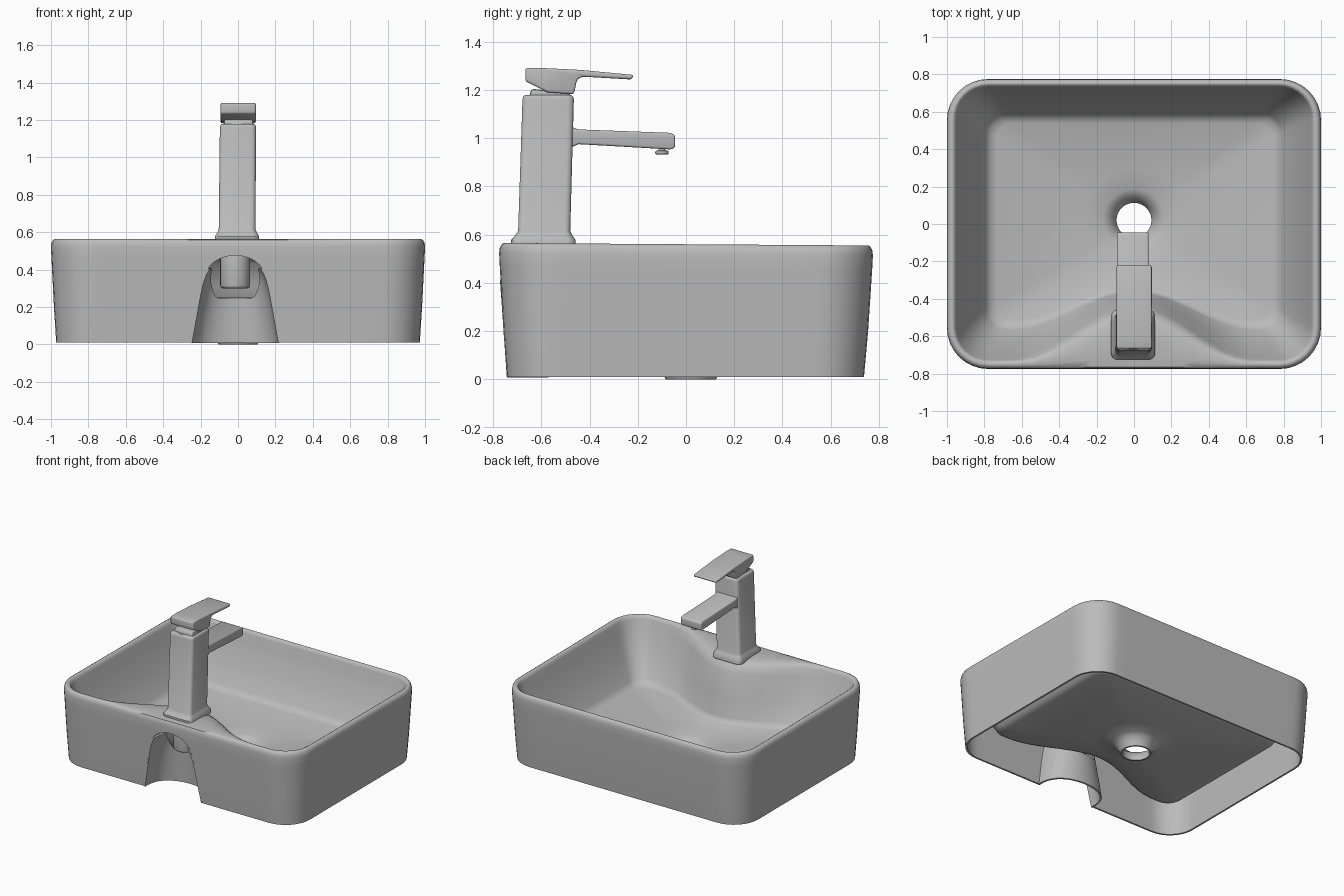
import bpy, bmesh, math
from mathutils import Vector

old = bpy.data.objects.get("Cube")
if old:
    bpy.data.objects.remove(old, do_unlink=True)

grey = bpy.data.materials.new("ceramic_grey")
grey.use_nodes = True
grey.diffuse_color = (0.5, 0.5, 0.5, 1)
grey.node_tree.nodes["Principled BSDF"].inputs["Base Color"].default_value = (0.5, 0.5, 0.5, 1)


def make(name, bm):
    """Turn a bmesh into a named object with the shared material."""
    bmesh.ops.recalc_face_normals(bm, faces=bm.faces)
    mesh = bpy.data.meshes.new(name)
    bm.to_mesh(mesh)
    bm.free()
    mesh.materials.append(grey)
    obj = bpy.data.objects.new(name, mesh)
    bpy.context.collection.objects.link(obj)
    return obj


def finish(obj, angle=40):
    """Apply the modifiers and smooth the shading."""
    bpy.ops.object.select_all(action='DESELECT')
    obj.select_set(True)
    bpy.context.view_layer.objects.active = obj
    for mod in list(obj.modifiers):
        bpy.ops.object.modifier_apply(modifier=mod.name)
    bpy.ops.object.shade_smooth_by_angle(angle=math.radians(angle))


def bevel(obj, width, segments=3):
    mod = obj.modifiers.new("bevel", 'BEVEL')
    mod.width, mod.segments, mod.limit_method = width, segments, 'ANGLE'


def ring(hx, y0, y1, r, z, bulge=0.0, cx=0.0, side=20, arc=8, tilt=0.012):
    """Rounded rectangle; bulge pushes the front edge inward around x = 0."""
    corners = [(hx - r, y0 + r, -90), (hx - r, y1 - r, 0),
               (r - hx, y1 - r, 90), (r - hx, y0 + r, 180)]
    pts = []
    for i, (x, y, a0) in enumerate(corners):
        for k in range(arc + 1):
            a = math.radians(a0 + 90 * k / arc)
            pts.append(Vector((x + r * math.cos(a), y + r * math.sin(a), z)))
        nx, ny, na = corners[(i + 1) % 4]
        a = math.radians(na)
        end = Vector((nx + r * math.cos(a), ny + r * math.sin(a), z))
        start = pts[-1].copy()
        pts += [start.lerp(end, k / side) for k in range(1, side)]
    mid = (y0 + y1) / 2
    for p in pts:
        p.z *= 1 - tilt * p.y  # the rim drops slightly towards the back
        if bulge and abs(p.x) < 0.64:
            weight = max(0, (mid - p.y) / (mid - y0))
            p.y += bulge * weight * (0.5 + 0.5 * math.cos(math.pi * p.x / 0.64))
        p.x += cx
    return pts


def loft(name, rings, wrap=False):
    bm = bmesh.new()
    rows = [[bm.verts.new(p) for p in loop] for loop in rings]
    n = len(rows[0])
    pairs = list(zip(rows, rows[1:]))
    if wrap:
        pairs.append((rows[-1], rows[0]))
    else:
        bm.faces.new(rows[0])
        bm.faces.new(rows[-1])
    for a, b in pairs:
        for i in range(n):
            j = (i + 1) % n
            bm.faces.new((a[i], a[j], b[j], b[i]))
    return make(name, bm)


def extrude(name, outline, axis, start, end):
    """Extrude a 2D outline along x (outline in y, z) or y (outline in x, z)."""
    place = (lambda u, v, t: (t, u, v)) if axis == 'x' else (lambda u, v, t: (u, t, v))
    return loft(name, [[Vector(place(u, v, t)) for u, v in outline] for t in (start, end)])


def cylinder(name, x, y, z0, z1, r):
    bm = bmesh.new()
    bmesh.ops.create_cone(bm, cap_ends=True, segments=32, radius1=r, radius2=r, depth=z1 - z0)
    bmesh.ops.translate(bm, vec=(x, y, (z0 + z1) / 2), verts=bm.verts)
    return make(name, bm)


# Basin: outer wall, rim, bowl, drain, then the hollow underside back to the foot
outer = [ring(0.972, -0.742, 0.738, 0.2, 0.01), ring(0.984, -0.757, 0.755, 0.21, 0.2),
         ring(0.997, -0.772, 0.772, 0.22, 0.46), ring(1.0, -0.775, 0.775, 0.22, 0.52),
         ring(0.997, -0.772, 0.772, 0.22, 0.541), ring(0.989, -0.765, 0.765, 0.21, 0.554)]
bowl = [ring(0.978, -0.755, 0.757, 0.2, 0.56, 0.04), ring(0.968, -0.745, 0.748, 0.19, 0.56, 0.13),
        ring(0.958, -0.735, 0.739, 0.18, 0.554, 0.21), ring(0.949, -0.726, 0.732, 0.17, 0.537, 0.25),
        ring(0.935, -0.71, 0.72, 0.16, 0.48, 0.265), ring(0.86, -0.635, 0.655, 0.13, 0.32, 0.235),
        ring(0.79, -0.565, 0.588, 0.1, 0.182, 0.2), ring(0.768, -0.543, 0.568, 0.09, 0.156, 0.187),
        ring(0.735, -0.51, 0.538, 0.08, 0.146, 0.172)]


def drain(r, z):
    out = []
    for p in bowl[-1]:
        a = math.atan2(p.y - 0.02, p.x)
        out.append(Vector((r * math.cos(a), 0.02 + r * math.sin(a), z)))
    return out


drain_rings = [drain(0.28, 0.115), drain(0.165, 0.1), drain(0.14, 0.09), drain(0.115, 0.065),
               drain(0.093, 0.03), drain(0.093, 0.0), drain(0.105, 0.0), drain(0.118, 0.03),
               drain(0.14, 0.06), drain(0.165, 0.077), drain(0.28, 0.092)]
under = [ring(0.75, -0.525, 0.553, 0.09, 0.122, 0.178), ring(0.79, -0.565, 0.59, 0.1, 0.137, 0.195),
         ring(0.885, -0.66, 0.68, 0.14, 0.31, 0.235), ring(0.94, -0.715, 0.727, 0.16, 0.43, 0.255),
         ring(0.952, -0.73, 0.735, 0.17, 0.465, 0.2), ring(0.98, -0.755, 0.755, 0.2, 0.465),
         ring(0.971, -0.744, 0.742, 0.2, 0.2), ring(0.959, -0.729, 0.725, 0.19, 0.01)]
basin = loft("basin", outer + bowl + drain_rings + under, wrap=True)

# Arched service opening in the front wall
MID = -0.015


def arch_width(z):
    return (0.24 - 0.18 * z) * math.sqrt(max(0, 1 - (z / 0.475) ** 9))


heights = [0.475 * math.sin(math.pi / 2 * k / 24) for k in range(24)]
right_side = [(MID + arch_width(z), z) for z in heights]
left_side = [(MID - arch_width(z), z) for z in reversed(heights)]
arch = ([(MID + 0.24, -0.1)] + right_side + [(MID, 0.475)] + left_side + [(MID - 0.24, -0.1)])
cutter = extrude("opening_cutter", arch, 'y', -0.9, -0.65)
cutter.hide_render = True
cut = basin.modifiers.new("opening", 'BOOLEAN')
cut.operation, cut.object = 'DIFFERENCE', cutter
finish(basin, 50)
bpy.data.objects.remove(cutter, do_unlink=True)

# Curved recess wall behind the opening, lower in the middle than at its sides
bm = bmesh.new()
rows = []
for k in range(13):
    row = []
    for i in range(33):
        a = math.pi * i / 32
        s = math.sin(a)
        drop = 0.16 * min(1, max(0, s - 0.45) * 2.5)
        z = 0.01 + (0.4 - drop) * k / 12
        y = -0.742 - 0.07 * z + 0.22 * s ** 0.7
        row.append(bm.verts.new((MID + (arch_width(z) + 0.004) * math.cos(a), y, z)))
    rows.append(row)
for a, b in zip(rows, rows[1:]):
    for i in range(32):
        bm.faces.new((a[i], a[i + 1], b[i + 1], b[i]))
recess = make("recess_wall", bm)
recess.modifiers.new("thickness", 'SOLIDIFY').thickness = 0.012
finish(recess)

# Tap fixing under the deck
fixing = cylinder("tap_fixing", MID, -0.6, 0.3, 0.53, 0.08)
bevel(fixing, 0.015)
finish(fixing)

# Tap body with flared foot
tap = [ring(hx, y0, y1, r, z, 0, cx, side=2, arc=5, tilt=0) for hx, y0, y1, r, z, cx in (
    (0.118, -0.725, -0.458, 0.035, 0.55, -0.005), (0.118, -0.725, -0.458, 0.035, 0.578, -0.005),
    (0.106, -0.708, -0.472, 0.03, 0.598, -0.005), (0.098, -0.696, -0.48, 0.025, 0.615, -0.005),
    (0.097, -0.678, -0.465, 0.025, 1.16, 0.0), (0.094, -0.675, -0.468, 0.025, 1.172, 0.0),
    (0.085, -0.667, -0.476, 0.02, 1.179, 0.0))]
finish(loft("tap_body", tap))

# Neck between the body and the handle
neck = extrude("tap_neck", [(-0.655, 1.16), (-0.48, 1.16), (-0.48, 1.2),
                            (-0.6, 1.2), (-0.64, 1.205)], 'x', -0.075, 0.08)
bevel(neck, 0.01, 2)
finish(neck)

# Spout with a thickened root
spout = extrude("spout", [(-0.5, 0.962), (-0.475, 0.962), (-0.445, 0.975), (-0.06, 0.953),
                          (-0.045, 0.962), (-0.045, 1.012), (-0.065, 1.022), (-0.445, 1.036),
                          (-0.475, 1.047), (-0.5, 1.047)], 'x', -0.092, 0.078)
bevel(spout, 0.014)
finish(spout)

# Water outlet: a narrow stem with a disc below it
finish(cylinder("outlet_stem", -0.005, -0.1, 0.94, 0.965, 0.014))
outlet = cylinder("outlet_disc", -0.005, -0.1, 0.932, 0.948, 0.028)
bevel(outlet, 0.006, 2)
finish(outlet)

# Lever handle
handle = extrude("handle", [(-0.666, 1.236), (-0.575, 1.19), (-0.465, 1.182), (-0.452, 1.242),
                            (-0.43, 1.255), (-0.225, 1.243), (-0.217, 1.262), (-0.44, 1.283),
                            (-0.6, 1.291), (-0.666, 1.29)], 'x', -0.093, 0.095)
bevel(handle, 0.009)
finish(handle)
